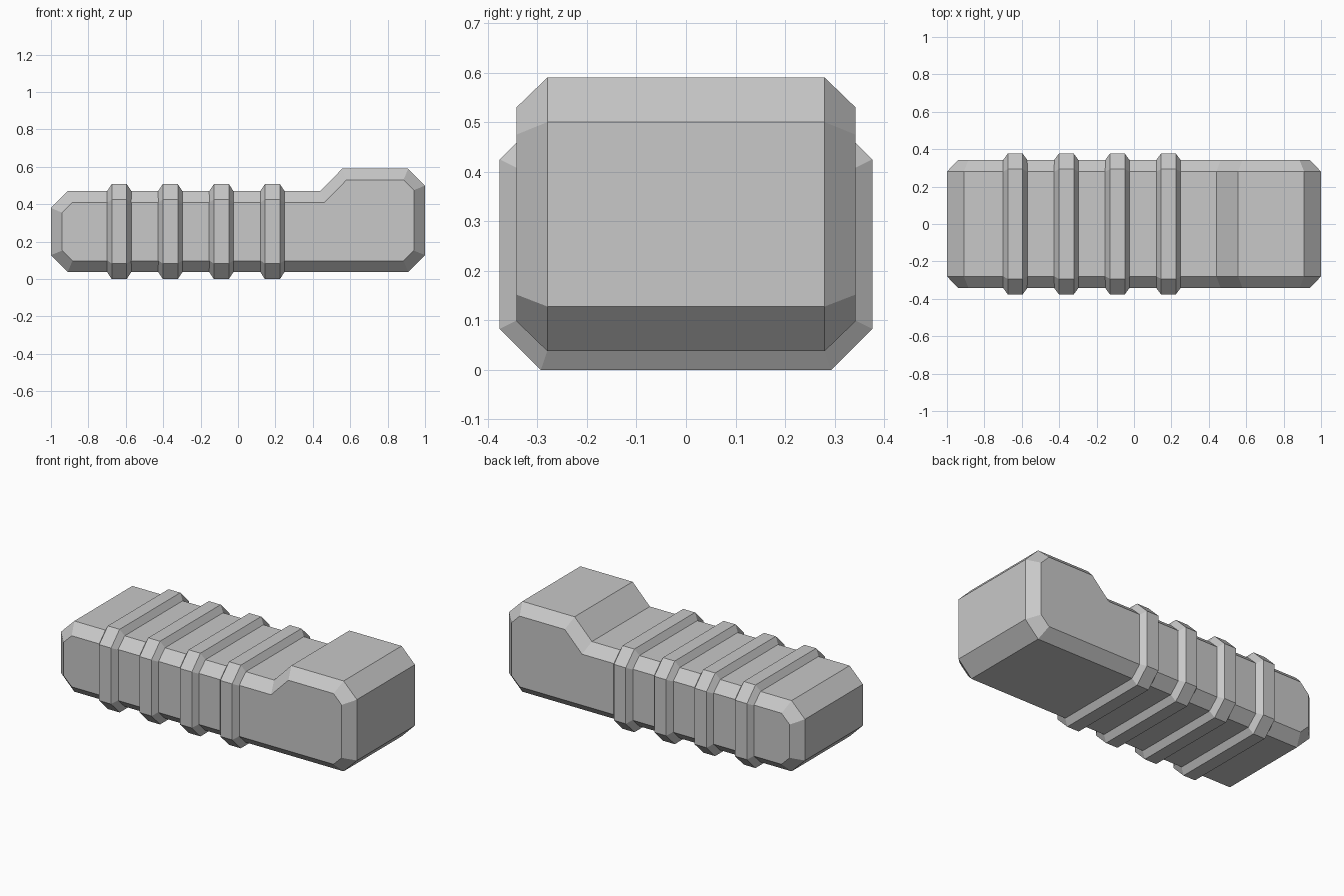
import bpy
import bmesh

cube = bpy.data.objects.get("Cube")
if cube:
    bpy.data.objects.remove(cube, do_unlink=True)

grey = bpy.data.materials.new("light_grey")
grey.use_nodes = True
colour = (0.58, 0.58, 0.58, 1)
grey.diffuse_color = colour
grey.node_tree.nodes["Principled BSDF"].inputs["Base Color"].default_value = colour


def loft(name, rings):
    """Skin matching rings of points and cap both ends."""
    bm = bmesh.new()
    loops = [[bm.verts.new(p) for p in ring] for ring in rings]
    for a, b in zip(loops, loops[1:]):
        for i in range(len(a)):
            j = (i + 1) % len(a)
            bm.faces.new((a[i], a[j], b[j], b[i]))
    bm.faces.new(loops[0])
    bm.faces.new(loops[-1])
    bmesh.ops.recalc_face_normals(bm, faces=bm.faces)
    mesh = bpy.data.meshes.new(name)
    bm.to_mesh(mesh)
    bm.free()
    mesh.materials.append(grey)
    obj = bpy.data.objects.new(name, mesh)
    bpy.context.collection.objects.link(obj)
    return obj


def octagon(x, half_y, z_low, z_high, cut):
    """Rectangle with cut corners, standing across the x axis."""
    quarter = [(half_y - cut, z_low), (half_y, z_low + cut),
               (half_y, z_high - cut), (half_y - cut, z_high)]
    return [(x, y, z) for y, z in quarter] + [(x, -y, z) for y, z in reversed(quarter)]


# Body: stepped side profile with a smaller copy on each flank
outer = [(-1, 0.128), (-0.91, 0.038), (0.91, 0.038), (1, 0.128), (1, 0.50),
         (0.91, 0.59), (0.557, 0.59), (0.44, 0.47), (-0.91, 0.47), (-1, 0.38)]
inner = [(-0.94, 0.152), (-0.885, 0.098), (0.885, 0.098), (0.94, 0.152), (0.94, 0.475),
         (0.885, 0.53), (0.58, 0.53), (0.463, 0.41), (-0.885, 0.41), (-0.94, 0.355)]
layers = [(-0.342, inner), (-0.28, outer), (0.28, outer), (0.342, inner)]
loft("body", [[(x, y, z) for x, z in profile] for y, profile in layers])

# Four bevelled ribs wrapped around the body
for n in range(4):
    x = -0.635 + 0.273 * n
    loft(f"rib_{n + 1}", [
        octagon(x - 0.065, 0.342, 0.038, 0.47, 0.062),
        octagon(x - 0.04, 0.376, 0, 0.508, 0.083),
        octagon(x + 0.04, 0.376, 0, 0.508, 0.083),
        octagon(x + 0.065, 0.342, 0.038, 0.47, 0.062),
    ])
